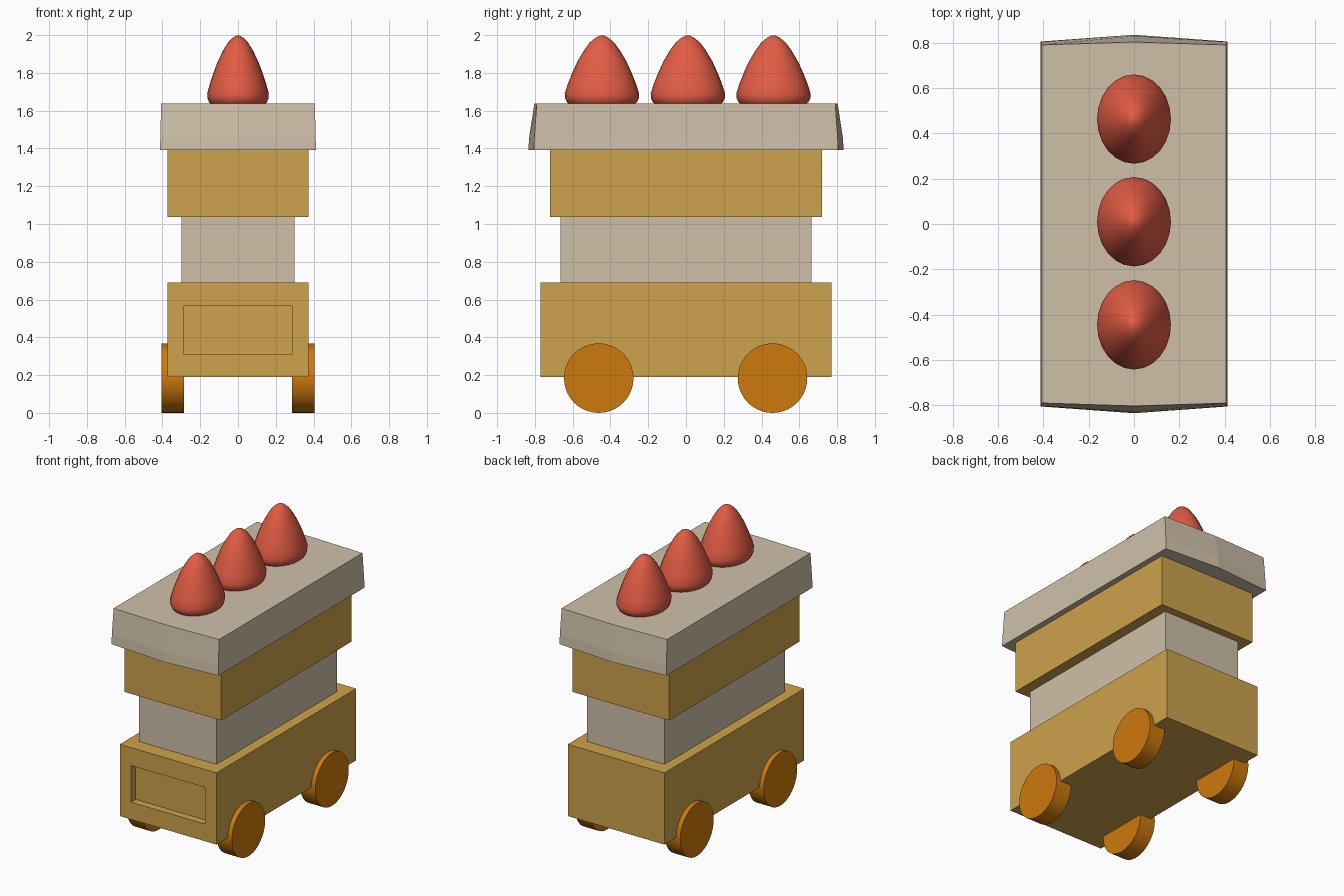
import bpy, bmesh, math

if "Cube" in bpy.data.objects:
    bpy.data.objects.remove(bpy.data.objects["Cube"])


def srgb(r, g, b):
    def lin(v):
        v /= 255
        return v / 12.92 if v <= 0.04045 else ((v + 0.055) / 1.055) ** 2.4
    return (lin(r), lin(g), lin(b), 1)


def material(name, rgb):
    m = bpy.data.materials.new(name)
    m.diffuse_color = srgb(*rgb)
    m.use_nodes = True
    m.node_tree.nodes["Principled BSDF"].inputs["Base Color"].default_value = m.diffuse_color
    return m


GOLD = material("gold", (206, 163, 76))
CREAM = material("cream", (207, 192, 169))
ORANGE = material("orange", (206, 122, 12))
RED = material("red", (226, 92, 68))


def add_object(name, bm, mat, smooth=None):
    bmesh.ops.recalc_face_normals(bm, faces=bm.faces)
    me = bpy.data.meshes.new(name)
    bm.to_mesh(me)
    bm.free()
    me.materials.append(mat)
    ob = bpy.data.objects.new(name, me)
    bpy.context.collection.objects.link(ob)
    if smooth:
        bpy.ops.object.select_all(action='DESELECT')
        ob.select_set(True)
        bpy.context.view_layer.objects.active = ob
        bpy.ops.object.shade_smooth_by_angle(angle=math.radians(smooth))
    return ob


def loft(rings, cap=True):
    """Skin a list of equal-length point rings and cap both ends."""
    bm = bmesh.new()
    vs = [[bm.verts.new(p) for p in r] for r in rings]
    n = len(vs[0])
    for a, b in zip(vs, vs[1:]):
        for i in range(n):
            j = (i + 1) % n
            bm.faces.new((a[i], a[j], b[j], b[i]))
    bm.faces.new(vs[0])
    bm.faces.new(vs[-1])
    return bm


def box(hx, hy, z0, z1):
    corners = [(-hx, -hy), (hx, -hy), (hx, hy), (-hx, hy)]
    return loft([[(x, y, z) for x, y in corners] for z in (z0, z1)])


# Base with a recessed panel in the front face
bm = box(0.373, 0.77, 0.19, 0.69)
bmesh.ops.recalc_face_normals(bm, faces=bm.faces)
front = min(bm.faces, key=lambda f: f.calc_center_median().y)
bmesh.ops.inset_individual(bm, faces=[front], thickness=0.05)
for v in front.verts:
    v.co.x = math.copysign(0.285, v.co.x)
    v.co.z = 0.565 if v.co.z > 0.44 else 0.31
floor = bmesh.ops.extrude_discrete_faces(bm, faces=[front])["faces"][0]
bmesh.ops.translate(bm, verts=floor.verts, vec=(0, 0.05, 0))
add_object("base", bm, GOLD)

# Stacked body
add_object("waist", box(0.30, 0.665, 0.69, 1.037), CREAM)
add_object("upper_body", box(0.373, 0.72, 1.037, 1.392), GOLD)

# Roof slab with pointed, tapering ends: (z, half width, corner y, middle y)
roof = []
for z, hx, yc, ym in [(1.392, 0.413, 0.805, 0.835), (1.46, 0.411, 0.803, 0.83),
                      (1.637, 0.407, 0.79, 0.803)]:
    roof.append([(-hx, -yc, z), (0, -ym, z), (hx, -yc, z),
                 (hx, yc, z), (0, ym, z), (-hx, yc, z)])
add_object("roof", loft(roof), CREAM)

# Rounded oval cones on the roof: (z, radius factor)
PROFILE = [(1.63, 0.85), (1.645, 0.94), (1.665, 0.99), (1.69, 1.0), (1.74, 0.92),
           (1.80, 0.80), (1.86, 0.66), (1.92, 0.48), (1.96, 0.33), (1.985, 0.18),
           (1.997, 0.06)]
N = 24
for k, cy in enumerate((-0.445, 0.01, 0.463), 1):
    rings = [[(0.163 * f * math.cos(2 * math.pi * i / N),
               cy + 0.197 * f * math.sin(2 * math.pi * i / N), z)
              for i in range(N)] for z, f in PROFILE]
    add_object(f"cone_{k}", loft(rings), RED, smooth=35)

# Wheels
M = 40
for side, sx in (("left", -1), ("right", 1)):
    for end, cy in (("front", -0.462), ("back", 0.458)):
        rings = [[(sx * x, cy + 0.184 * math.cos(2 * math.pi * i / M),
                   0.184 + 0.184 * math.sin(2 * math.pi * i / M))
                  for i in range(M)] for x in (0.287, 0.405)]
        add_object(f"{end}_{side}_wheel", loft(rings), ORANGE, smooth=30)
